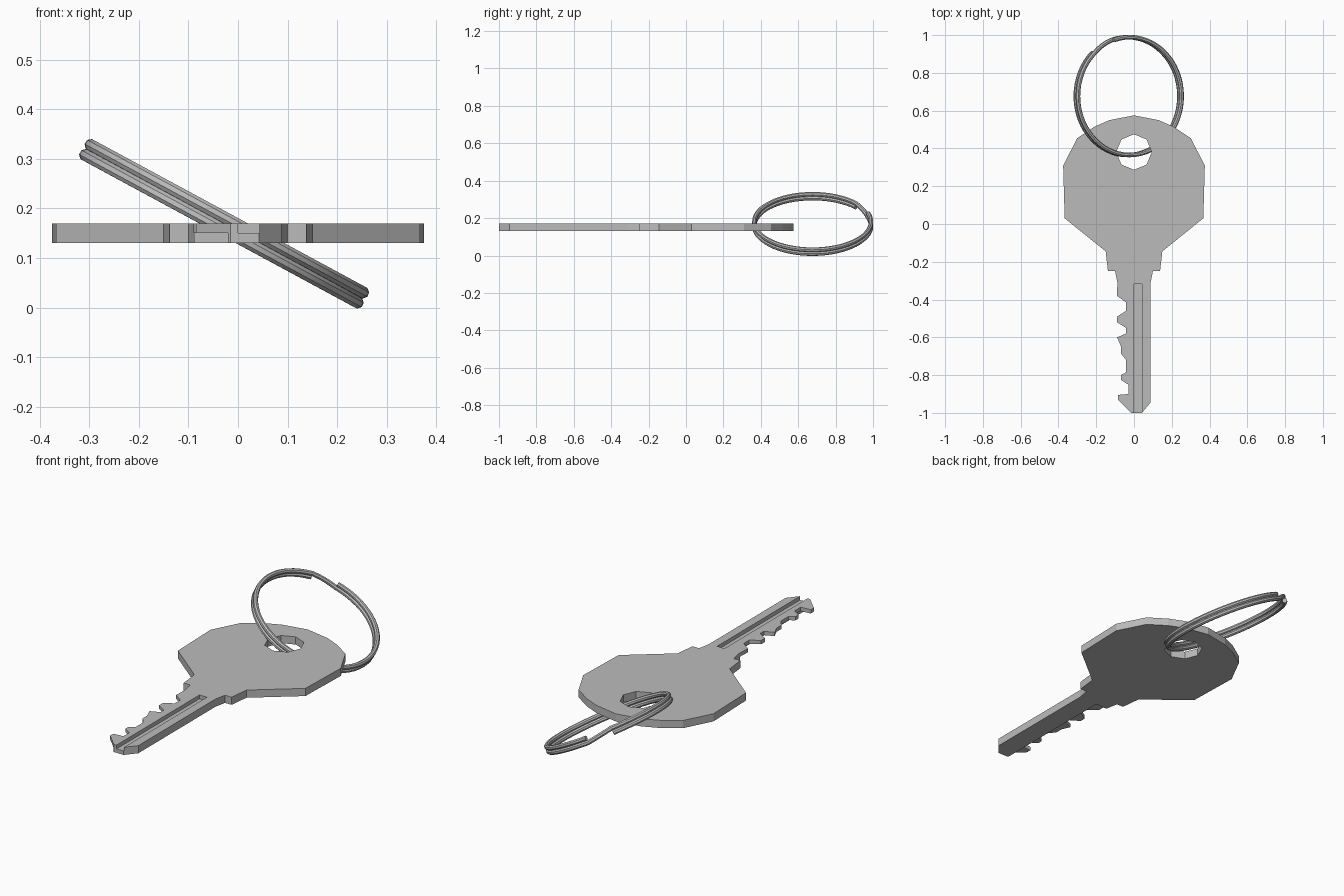
import bpy, bmesh, math
from mathutils import Vector, Matrix

cube = bpy.data.objects.get("Cube")
if cube:
    bpy.data.objects.remove(cube, do_unlink=True)

steel = bpy.data.materials.new("steel_grey")
steel.use_nodes = True
GREY = (0.5, 0.5, 0.5, 1)
steel.diffuse_color = GREY
steel.node_tree.nodes["Principled BSDF"].inputs["Base Color"].default_value = GREY

BOTTOM, TOP = 0.13, 0.17
MID = (BOTTOM + TOP) / 2


def prism(name, outline, z0, z1):
    """Extrude a flat outline between two heights."""
    bm = bmesh.new()
    face = bm.faces.new([bm.verts.new((x, y, z0)) for x, y in outline])
    ext = bmesh.ops.extrude_face_region(bm, geom=[face])
    bmesh.ops.translate(bm, vec=(0, 0, z1 - z0),
                        verts=[v for v in ext["geom"] if isinstance(v, bmesh.types.BMVert)])
    bmesh.ops.recalc_face_normals(bm, faces=bm.faces)
    mesh = bpy.data.meshes.new(name)
    bm.to_mesh(mesh)
    bm.free()
    mesh.materials.append(steel)
    obj = bpy.data.objects.new(name, mesh)
    bpy.context.collection.objects.link(obj)
    return obj


def activate(obj):
    bpy.ops.object.select_all(action="DESELECT")
    obj.select_set(True)
    bpy.context.view_layer.objects.active = obj


def cut(obj, outline, z0, z1):
    """Subtract a prism from the object and discard the cutter."""
    cutter = prism("cutter", outline, z0, z1)
    cutter.hide_render = True
    mod = obj.modifiers.new("cut", "BOOLEAN")
    mod.operation, mod.solver, mod.object = "DIFFERENCE", "EXACT", cutter
    activate(obj)
    bpy.ops.object.modifier_apply(modifier=mod.name)
    bpy.data.objects.remove(cutter, do_unlink=True)


def rect(x0, x1, y0, y1):
    return [(x0, y0), (x1, y0), (x1, y1), (x0, y1)]


# Key outline: mirrored head and shoulders, straight back edge, cut teeth
half_head = [(.13, .55), (.21, .515), (.30, .455), (.375, .31), (.367, .03),
             (.15, -.145), (.138, -.25), (.1, -.25), (.088, -.31)]
tip = [(.088, -.945), (.042, -1), (-.015, -1)]
teeth = [(-.085, -.93), (-.085, -.905), (-.03, -.9), (-.03, -.85), (-.07, -.825),
         (-.07, -.8), (-.042, -.785), (-.042, -.72), (-.07, -.685), (-.07, -.645),
         (-.09, -.6), (-.042, -.58), (-.042, -.55), (-.09, -.52), (-.09, -.49),
         (-.042, -.46), (-.042, -.415), (-.09, -.38)]
mirrored = [(-x, y) for x, y in reversed(half_head)]
key = prism("key", [(0, .575)] + half_head + tip + teeth + mirrored, BOTTOM, TOP)

# Eight-sided ring hole
hole = [(.094 * math.cos(i * math.tau / 8), .381 + .094 * math.sin(i * math.tau / 8))
        for i in range(8)]
cut(key, hole, 0, 1)
# Groove along the top of the blade, and step under the teeth
cut(key, rect(0, .043, -1.1, -.317), MID, 1)
cut(key, rect(-.3, -.02, -1.1, -.317), 0, MID)

# Split ring: one wire making two stacked turns with a short crossover
RADIUS, WIRE = .312, .0125
START, CROSS, JOIN, END = 132, 468, 492, 828
tilt = Matrix.Translation((-.028, .677, .169)) @ Matrix.Rotation(math.radians(28.4), 4, "Y")
curve = bpy.data.curves.new("split_ring", "CURVE")
curve.dimensions = "3D"
curve.bevel_depth = WIRE
curve.bevel_resolution = 2
curve.use_fill_caps = True
spline = curve.splines.new("POLY")
steps = (END - START) // 6
spline.points.add(steps)
for i, point in enumerate(spline.points):
    deg = START + 6 * i
    t = min(1, max(0, (deg - CROSS) / (JOIN - CROSS)))
    a = math.radians(deg)
    pos = tilt @ Vector((RADIUS * math.cos(a), RADIUS * math.sin(a), (2 * t - 1) * .0115))
    point.co = (*pos, 1)
curve.materials.append(steel)
ring = bpy.data.objects.new("split_ring", curve)
bpy.context.collection.objects.link(ring)
activate(ring)
bpy.ops.object.convert(target="MESH")
bpy.ops.object.shade_smooth_by_angle(angle=math.radians(40))
